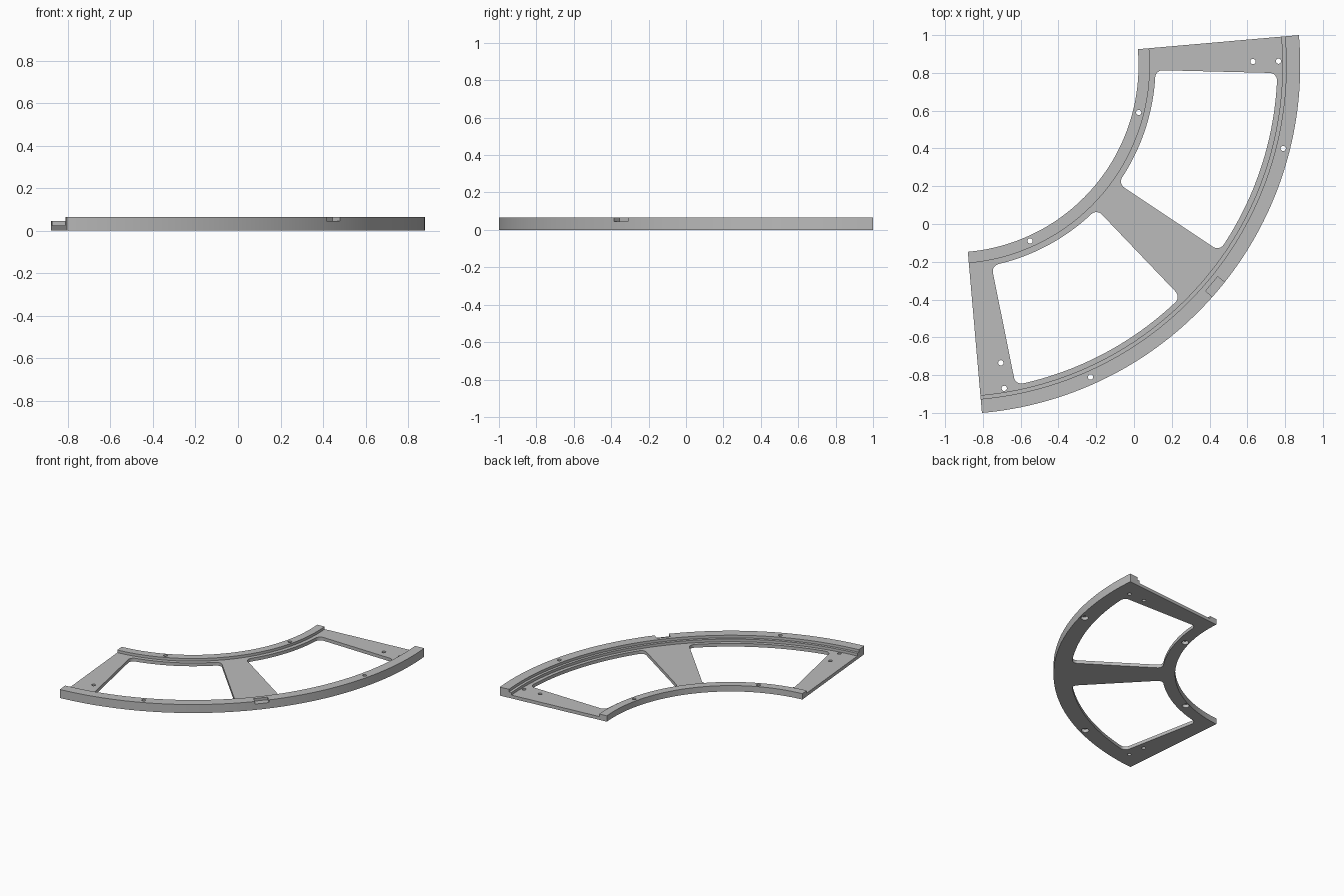
import bpy, bmesh, math
from mathutils import Vector, Matrix

if "Cube" in bpy.data.objects:
    bpy.data.objects.remove(bpy.data.objects["Cube"])

CENTER = Vector((-0.966, 0.839, 0))      # centre of the curved frame
AXIS = math.radians(-40)                 # symmetry axis direction
PLACE = Matrix.Translation(CENTER) @ Matrix.Rotation(AXIS, 4, 'Z')
R_OUT, R_IN = 1.846, 0.99
OPEN_IN, OPEN_OUT, FILLET = 1.08, 1.725, 0.04

grey = bpy.data.materials.new("plain grey")
grey.diffuse_color = (0.5, 0.5, 0.5, 1)
grey.use_nodes = True
grey.node_tree.nodes["Principled BSDF"].inputs["Base Color"].default_value = grey.diffuse_color


def finish(bm, name):
    bmesh.ops.recalc_face_normals(bm, faces=bm.faces)
    mesh = bpy.data.meshes.new(name)
    bm.to_mesh(mesh)
    bm.free()
    mesh.materials.append(grey)
    ob = bpy.data.objects.new(name, mesh)
    bpy.context.collection.objects.link(ob)
    return ob


def prism(points, z0, z1, name):
    bm = bmesh.new()
    low = [bm.verts.new((x, y, z0)) for x, y in points]
    top = [bm.verts.new((x, y, z1)) for x, y in points]
    bm.faces.new(low[::-1])
    bm.faces.new(top)
    n = len(points)
    for i in range(n):
        j = (i + 1) % n
        bm.faces.new((low[i], low[j], top[j], top[i]))
    return finish(bm, name)


def arc(c, r, a0, a1, n):
    return [(c[0] + r * math.cos(a0 + (a1 - a0) * i / n),
             c[1] + r * math.sin(a0 + (a1 - a0) * i / n)) for i in range(n + 1)]


def cut(target, cutter):
    mod = target.modifiers.new("cut", 'BOOLEAN')
    mod.operation = 'DIFFERENCE'
    mod.solver = 'EXACT'
    mod.object = cutter
    bpy.context.view_layer.objects.active = target
    bpy.ops.object.modifier_apply(modifier=mod.name)
    bpy.data.objects.remove(cutter)


# Stepped cross-section swept through a quarter turn
profile = [(R_IN, 0), (R_OUT, 0), (R_OUT, 0.065), (1.772, 0.065), (1.772, 0.045),
           (1.752, 0.045), (1.752, 0.025), (1.05, 0.025), (1.05, 0.045), (R_IN, 0.045)]
STEPS = 80
bm = bmesh.new()
rings = []
for i in range(STEPS + 1):
    a = math.radians(-45 + 90 * i / STEPS)
    rings.append([bm.verts.new((r * math.cos(a), r * math.sin(a), z)) for r, z in profile])
for p, q in zip(rings, rings[1:]):
    for k in range(len(profile)):
        m = (k + 1) % len(profile)
        bm.faces.new((p[k], p[m], q[m], q[k]))
bm.faces.new(rings[0])
bm.faces.new(rings[-1][::-1])
frame = finish(bm, "curved_frame")


# Rounded window openings on both sides of the tapered spoke
def corner(point, angle, side, radius):
    """Fillet centre: the offset line meets a circle of the given radius."""
    d = Vector((math.cos(angle), math.sin(angle)))
    p = Vector(point) + side * FILLET * Vector((-d.y, d.x))
    b = p.dot(d)
    return p + d * (-b + math.sqrt(b * b - p.dot(p) + radius * radius))


SPOKE, END = math.radians(6.3), math.radians(38.6)
r_in, r_out = OPEN_IN + FILLET, OPEN_OUT - FILLET
A = corner((1.112, 0.092), SPOKE, 1, r_in)
B = corner((1.112, 0.092), SPOKE, 1, r_out)
C = corner((1.09, 0.873), END, -1, r_out)
D = corner((1.09, 0.873), END, -1, r_in)
ang = lambda v: math.atan2(v.y, v.x)
quarter = math.pi / 2
outline = (arc(A, FILLET, ang(A) - math.pi, SPOKE - quarter, 8)
           + arc(B, FILLET, SPOKE - quarter, ang(B), 8)
           + arc((0, 0), OPEN_OUT, ang(B), ang(C), 34)[1:-1]
           + arc(C, FILLET, ang(C), END + quarter, 8)
           + arc(D, FILLET, END + quarter, ang(D) + math.pi, 8)
           + arc((0, 0), OPEN_IN, ang(D), ang(A), 34)[1:-1])
for s in (1, -1):
    pts = [(x, s * y) for x, y in outline][::s]
    cut(frame, prism(pts, -0.1, 0.2, "opening_cutter"))

# Locating notch in the outer rim
cut(frame, prism([(1.798, -0.05), (1.9, -0.05), (1.9, 0.05), (1.798, 0.05)],
                 0.045, 0.2, "notch_cutter"))

# Screw holes; those in the rims are counterbored from below
to_local = PLACE.inverted()
holes = [(0.63, 0.86, 0), (0.765, 0.862, 0), (-0.705, -0.735, 0), (-0.687, -0.87, 0),
         (0.79, 0.40, 0.027), (-0.23, -0.81, 0.027), (0.025, 0.59, 0.025), (-0.55, -0.09, 0.025)]
for x, y, bore in holes:
    c = to_local @ Vector((x, y, 0))
    cut(frame, prism(arc(c, 0.014, 0, 2 * math.pi, 20)[:-1], -0.1, 0.2, "hole_cutter"))
    if bore:
        cut(frame, prism(arc(c, bore, 0, 2 * math.pi, 24)[:-1], -0.1, 0.025, "bore_cutter"))

# Place the frame and shade its curved walls smooth
frame.data.transform(PLACE)
bpy.ops.object.select_all(action='DESELECT')
frame.select_set(True)
bpy.context.view_layer.objects.active = frame
bpy.ops.object.shade_smooth_by_angle(angle=math.radians(25))
